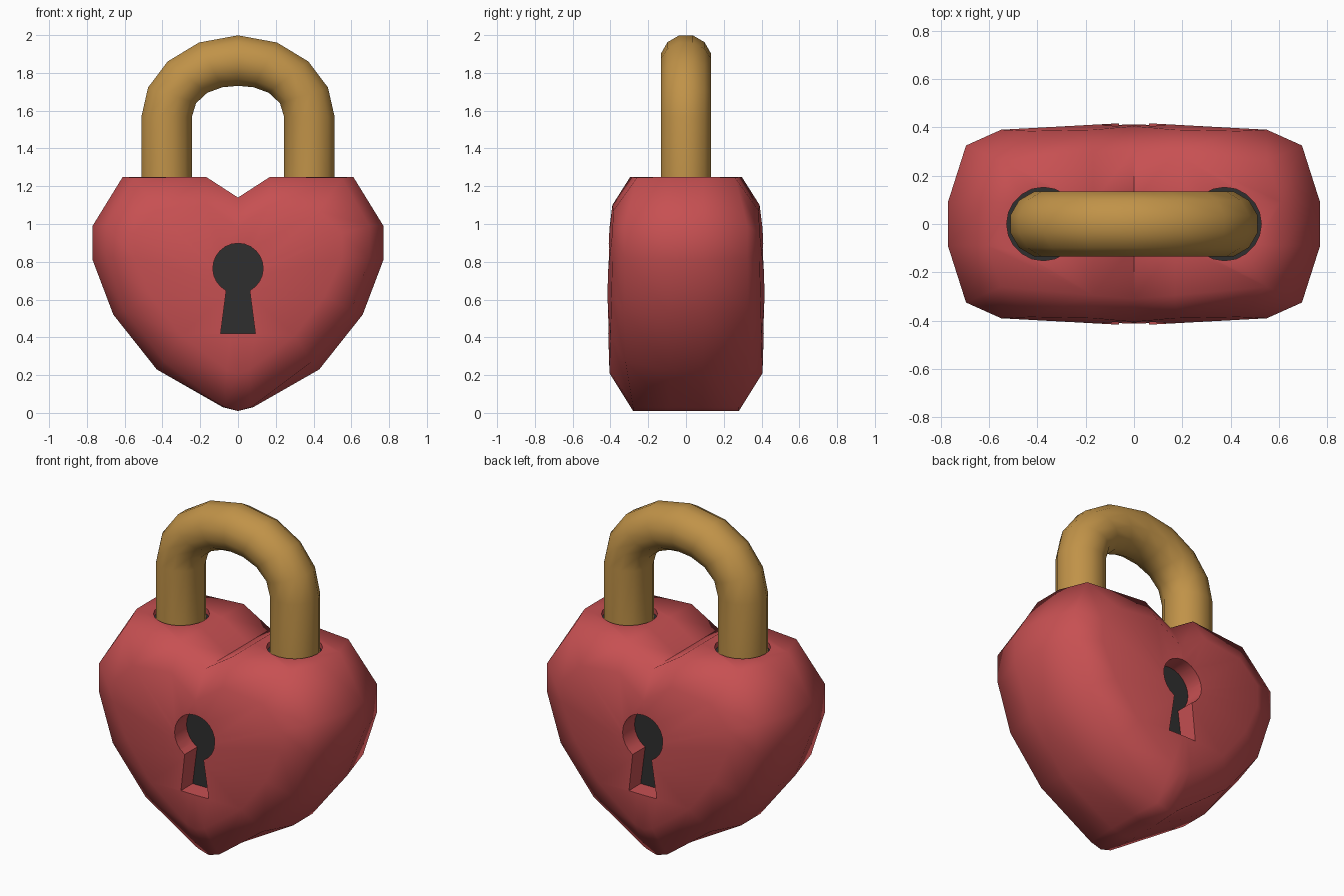
import bpy, bmesh, math
from mathutils import Vector

if "Cube" in bpy.data.objects:
    bpy.data.objects.remove(bpy.data.objects["Cube"])


def material(name, rgb):
    m = bpy.data.materials.new(name)
    m.diffuse_color = (*rgb, 1)
    m.use_nodes = True
    m.node_tree.nodes["Principled BSDF"].inputs["Base Color"].default_value = m.diffuse_color
    return m


RED = material("heart red", (0.57, 0.08, 0.084))
GOLD = material("brass gold", (0.53, 0.29, 0.065))
DARK = material("dark hollow", (0.028, 0.028, 0.028))


def finish(name, bm, mat):
    bmesh.ops.recalc_face_normals(bm, faces=bm.faces)
    me = bpy.data.meshes.new(name)
    bm.to_mesh(me)
    bm.free()
    ob = bpy.data.objects.new(name, me)
    bpy.context.collection.objects.link(ob)
    me.materials.append(mat)
    return ob


def bridge(bm, rings):
    for a, b in zip(rings, rings[1:]):
        n = len(a)
        for i in range(n):
            j = (i + 1) % n
            bm.faces.new((a[i], a[j], b[j], b[i]))


def smooth(ob, angle):
    bpy.ops.object.select_all(action='DESELECT')
    ob.select_set(True)
    bpy.context.view_layer.objects.active = ob
    bpy.ops.object.shade_smooth_by_angle(angle=math.radians(angle))


def prism(name, outline, mat):
    """Closed solid between two copies of an outline (lists of 3D points)."""
    bm = bmesh.new()
    rings = [[bm.verts.new(p) for p in ring] for ring in outline]
    bridge(bm, rings)
    bm.faces.new(rings[0])
    bm.faces.new(rings[-1])
    return finish(name, bm, mat)


# Half heart outlines as (x, depth, z), from notch to tip
waist = [(0, .09, 1.14), (.17, .09, 1.25), (.61, .09, 1.25), (.77, .09, .99), (.77, .09, .81),
         (.66, .09, .52), (.43, .09, .23), (.08, .09, .03), (0, .09, .01)]
rim = [(0, .31, 1.14), (.17, .295, 1.25), (.55, .26, 1.245), (.695, .325, .99), (.695, .325, .82),
       (.60, .33, .54), (.39, .32, .27), (.07, .28, .03), (0, .28, .01)]
face = [(0, .405, .98), (.17, .39, 1.10), (.43, .385, 1.07), (.55, .39, .95), (.55, .39, .82),
        (.46, .395, .62), (.30, .40, .41), (.06, .405, .23), (0, .405, .21)]


def full_ring(bm, half, side):
    pts = half + [(-x, d, z) for x, d, z in half[-2:0:-1]]
    return [bm.verts.new((x, side * d, z)) for x, d, z in pts]


# Heart body
bm = bmesh.new()
rings = [full_ring(bm, h, s) for h, s in
         ((face, -1), (rim, -1), (waist, -1), (waist, 1), (rim, 1), (face, 1))]
bridge(bm, rings)
for ring, s in ((rings[0], -1), (rings[-1], 1)):
    centre = bm.verts.new((0, s * .42, .68))
    for i in range(len(ring)):
        bm.faces.new((ring[i], ring[(i + 1) % len(ring)], centre))
body = finish("heart_body", bm, RED)

# Keyhole outline: round top and flared slot
keyhole = [(-.092, .42), (.092, .42)]
for i in range(21):
    a = math.radians(-62 + 304 * i / 20)
    keyhole.append((.133 * math.cos(a), .765 + .133 * math.sin(a)))


def keyhole_solid(name, y0, y1, mat):
    return prism(name, [[(x, y, z) for x, z in keyhole] for y in (y0, y1)], mat)


def disc_solid(name, cx, r, z0, z1, mat):
    angles = [2 * math.pi * i / 20 for i in range(20)]
    return prism(name, [[(cx + r * math.cos(a), r * math.sin(a), z) for a in angles]
                        for z in (z0, z1)], mat)


# Recesses for the keyholes and the shackle legs, each with a dark floor plate
cutters = []
for s, label in ((-1, "front"), (1, "back")):
    cutters.append(keyhole_solid(label + "_keyhole_cutter", s * .29, s * .6, RED))
    keyhole_solid(label + "_keyhole_floor", s * .29, s * .298, DARK)
for s, label in ((-1, "left"), (1, "right")):
    cutters.append(disc_solid(label + "_socket_cutter", s * .375, .152, 1.21, 1.4, RED))
    disc_solid(label + "_socket_floor", s * .375, .152, 1.21, 1.218, DARK)

bpy.context.view_layer.objects.active = body
for c in cutters:
    mod = body.modifiers.new("cut", 'BOOLEAN')
    mod.operation = 'DIFFERENCE'
    mod.solver = 'EXACT'
    mod.object = c
    bpy.ops.object.modifier_apply(modifier=mod.name)
for c in cutters:
    bpy.data.objects.remove(c)
smooth(body, 60)

# Shackle: round bar swept along two legs and a half-ellipse arch
R, RX, RZ, Z0 = .135, .378, .298, 1.567
path = [(RX, 1.19, 0)]
for i in range(9):
    t = math.pi * i / 8
    tilt = math.atan2(math.sin(t) / RX, math.cos(t) / RZ) if 0 < i < 8 else t
    path.append((RX * math.cos(t), Z0 + RZ * math.sin(t), tilt))
path.append((-RX, 1.19, math.pi))

bars = []
for x, z, tilt in path:
    out = Vector((math.cos(tilt), 0, math.sin(tilt)))
    ring = []
    for k in range(12):
        a = math.radians(15 + 30 * k)
        ring.append(Vector((x, 0, z)) + R * 1.025 * (math.cos(a) * out + math.sin(a) * Vector((0, 1, 0))))
    bars.append(ring)
shackle = prism("shackle", bars, GOLD)
smooth(shackle, 60)
